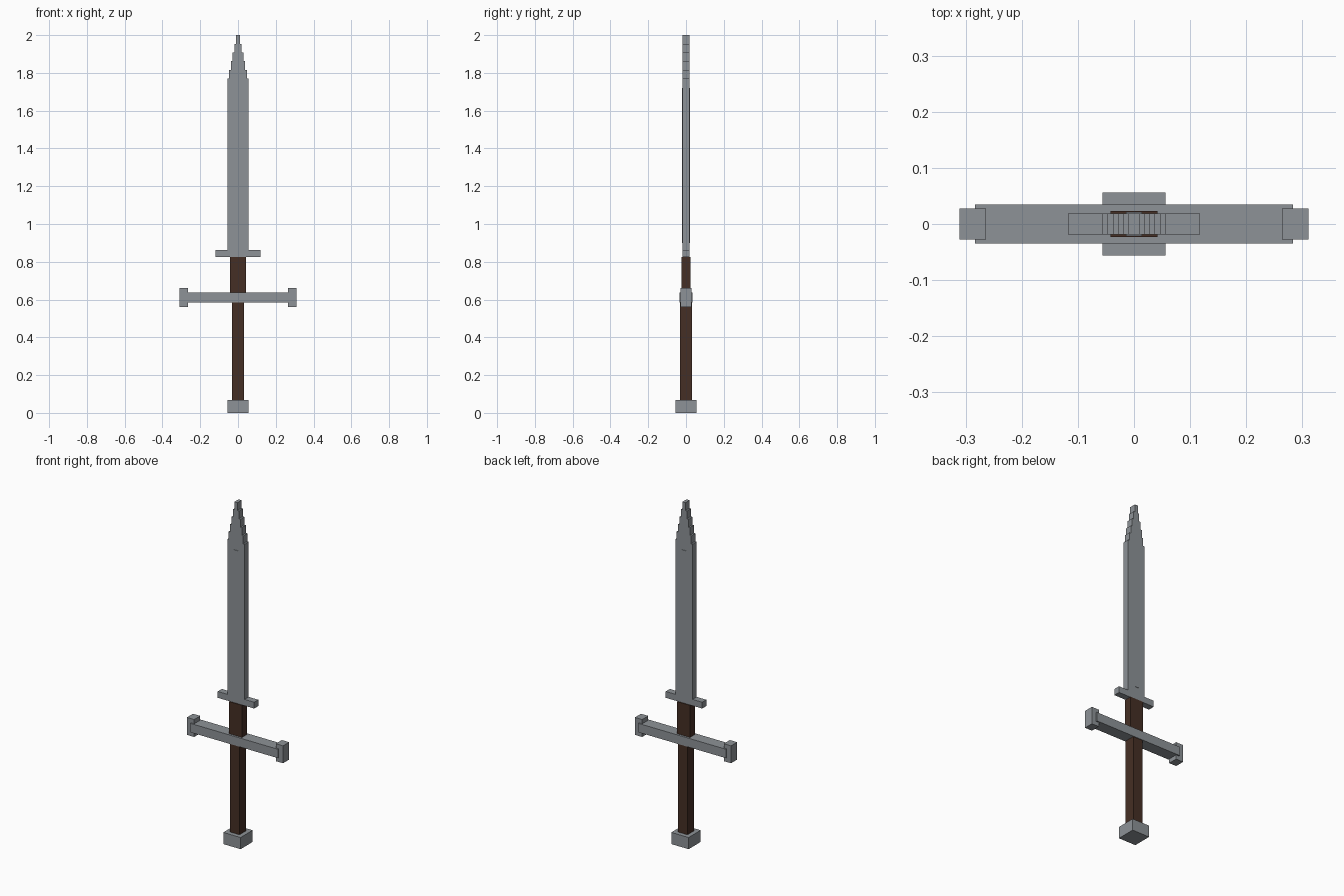
import bpy

old = bpy.data.objects.get("Cube")
if old:
    bpy.data.objects.remove(old, do_unlink=True)


def make_material(name, color):
    mat = bpy.data.materials.new(name)
    mat.use_nodes = True
    mat.diffuse_color = color
    mat.node_tree.nodes["Principled BSDF"].inputs["Base Color"].default_value = color
    return mat


steel = make_material("steel_grey", (0.27, 0.29, 0.31, 1))
leather = make_material("dark_brown", (0.06, 0.028, 0.018, 1))


def box(name, half_x, half_y, bottom, top, mat, x=0):
    """Box given by its half width, half depth and height range."""
    bpy.ops.mesh.primitive_cube_add(size=2, location=(x, 0, (bottom + top) / 2))
    obj = bpy.context.object
    obj.name = name
    obj.scale = (half_x, half_y, (top - bottom) / 2)
    bpy.ops.object.transform_apply(location=False, rotation=False, scale=True)
    obj.data.materials.append(mat)
    return obj


# Pommel and grip
box("pommel", 0.056, 0.056, 0, 0.068, steel)
box("grip", 0.031, 0.031, 0.068, 0.585, leather)

# Crossguard with end caps
box("crossguard", 0.283, 0.035, 0.585, 0.637, steel)
for side, sign in (("left", 1), ("right", -1)):
    box(side + "_guard_cap", 0.0235, 0.028, 0.56, 0.662, steel, sign * 0.2875)

# Wrapped blade base and its small guard
box("blade_wrap", 0.042, 0.023, 0.637, 0.825, leather)
box("upper_guard", 0.118, 0.019, 0.825, 0.862, steel)

# Blade with a thin raised rib on both faces
blade_top = 1.77
box("blade", 0.056, 0.019, 0.862, blade_top, steel)
box("blade_rib", 0.014, 0.021, 0.9, 1.72, steel)

# Stepped tip
steps = 5
rise = (2 - blade_top) / steps
for i in range(steps):
    bottom = blade_top + i * rise
    box(f"tip_step_{i + 1}", 0.047 - i * 0.0093, 0.019, bottom, bottom + rise, steel)
